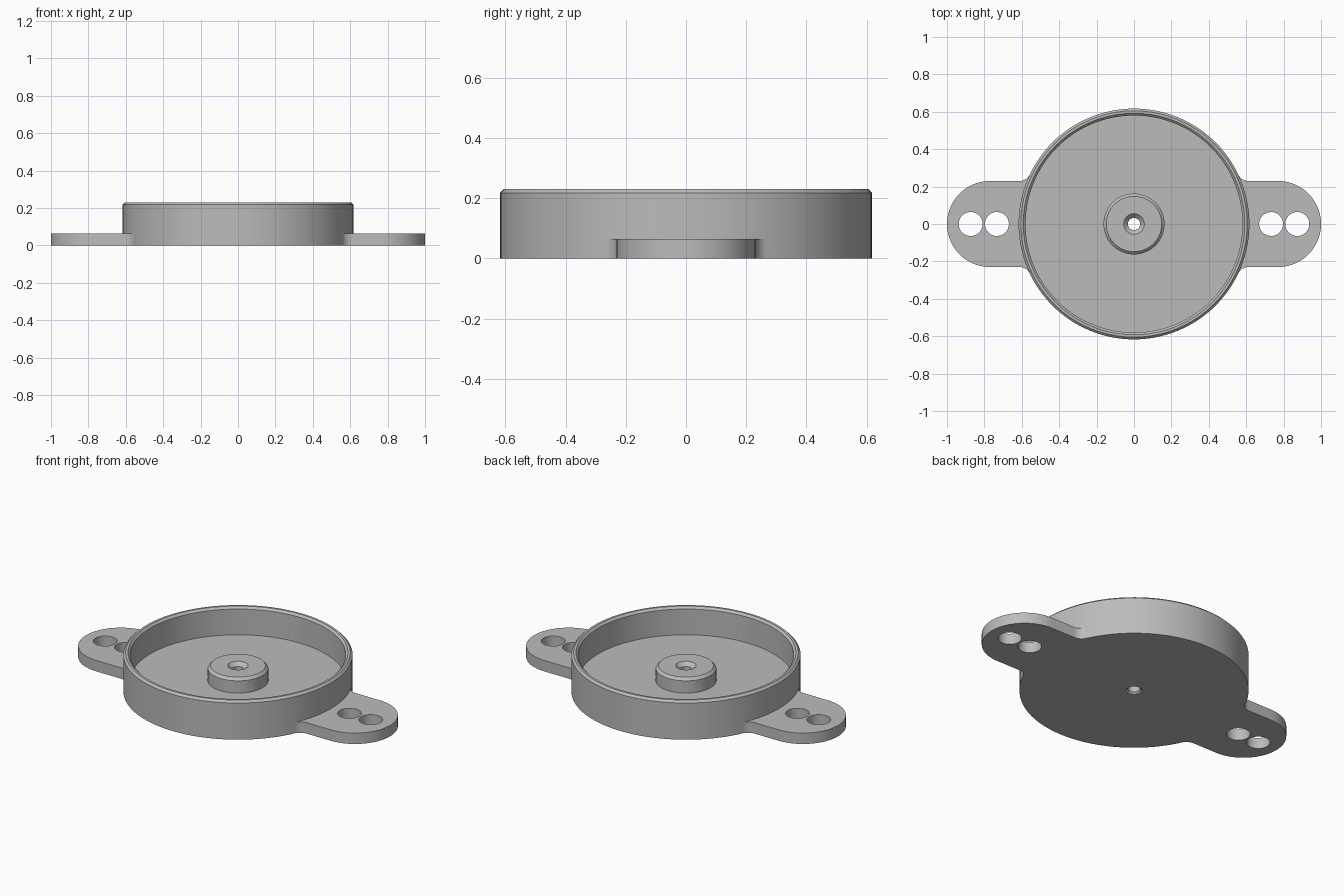
import bpy
import bmesh
from math import sin, cos, pi, sqrt, atan2, asin, radians

cube = bpy.data.objects.get("Cube")
if cube:
    bpy.data.objects.remove(cube, do_unlink=True)

grey = bpy.data.materials.new("plain_grey")
grey.use_nodes = True
colour = (0.5, 0.5, 0.5, 1)
grey.diffuse_color = colour
grey.node_tree.nodes["Principled BSDF"].inputs["Base Color"].default_value = colour

BODY_R, WALL_R, HEIGHT, PLATE = 0.617, 0.58, 0.23, 0.065
TAB_W, FILLET = 0.23, 0.06
SEGMENTS = 128


def make_object(name, bm):
    bmesh.ops.recalc_face_normals(bm, faces=bm.faces)
    mesh = bpy.data.meshes.new(name)
    bm.to_mesh(mesh)
    bm.free()
    mesh.materials.append(grey)
    obj = bpy.data.objects.new(name, mesh)
    bpy.context.collection.objects.link(obj)
    return obj


def lathe(name, profile):
    """Revolve a closed (radius, z) profile around the z axis."""
    bm = bmesh.new()
    rings = []
    for i in range(SEGMENTS):
        a = 2 * pi * i / SEGMENTS
        rings.append([bm.verts.new((r * cos(a), r * sin(a), z)) for r, z in profile])
    n = len(profile)
    for i in range(SEGMENTS):
        p, q = rings[i], rings[(i + 1) % SEGMENTS]
        for j in range(n):
            k = (j + 1) % n
            bm.faces.new((p[j], q[j], q[k], p[k]))
    return make_object(name, bm)


def prism(name, outline, low, high):
    """Extrude a flat outline between two heights."""
    bm = bmesh.new()
    face = bm.faces.new([bm.verts.new((x, y, low)) for x, y in outline])
    top = bmesh.ops.extrude_face_region(bm, geom=[face])["geom"]
    verts = [v for v in top if isinstance(v, bmesh.types.BMVert)]
    bmesh.ops.translate(bm, verts=verts, vec=(0, 0, high - low))
    return make_object(name, bm)


def arc(cx, cy, r, start, end, steps):
    return [(cx + r * cos(start + (end - start) * i / steps),
             cy + r * sin(start + (end - start) * i / steps)) for i in range(steps + 1)]


def combine(target, tool, operation):
    mod = target.modifiers.new(operation.title(), 'BOOLEAN')
    mod.operation, mod.solver, mod.object = operation, 'EXACT', tool
    tool.hide_render = True
    bpy.context.view_layer.objects.active = target
    bpy.ops.object.modifier_apply(modifier=mod.name)
    bpy.data.objects.remove(tool, do_unlink=True)


# Round dish with chamfered rim, central boss and countersunk bore
dish = lathe("mounting_dish", [
    (0.043, 0), (BODY_R, 0),
    (BODY_R, HEIGHT - 0.012), (BODY_R - 0.012, HEIGHT),
    (WALL_R + 0.012, HEIGHT), (WALL_R, HEIGHT - 0.012),
    (WALL_R, PLATE), (0.163, PLATE),
    (0.163, 0.138), (0.148, 0.153),
    (0.055, 0.153), (0.033, 0.131), (0.033, 0.01)])

# Mounting tab outline: rounded end, filleted sides, root buried in the wall
root_r = BODY_R - 0.015
fillet_y = TAB_W + FILLET
fillet_x = sqrt((BODY_R + FILLET) ** 2 - fillet_y ** 2)
toward_body = atan2(-fillet_y, -fillet_x)
root_angle = asin(fillet_y / (BODY_R + FILLET))
upper_fillet = arc(fillet_x, fillet_y, FILLET, -pi / 2, toward_body, 10)
lower_fillet = [(x, -y) for x, y in reversed(upper_fillet)]
outline = (arc(1 - TAB_W, 0, TAB_W, -pi / 2, pi / 2, 48) + upper_fillet
           + arc(0, 0, root_r, root_angle, -root_angle, 16) + lower_fillet)

for side, sign in (("left", 1), ("right", -1)):
    tab = prism(side + "_tab", [(sign * x, y) for x, y in outline], 0, PLATE)
    # Pair of screw holes
    for hole_x in (0.733, 0.873):
        hole = prism("hole_cutter", arc(sign * hole_x, 0, 0.064, 0, 2 * pi * 47 / 48, 47),
                     -0.1, 0.2)
        combine(tab, hole, 'DIFFERENCE')
    combine(dish, tab, 'UNION')

# Smooth curved walls, crisp edges
bpy.ops.object.select_all(action='DESELECT')
dish.select_set(True)
bpy.context.view_layer.objects.active = dish
bpy.ops.object.shade_smooth_by_angle(angle=radians(30))
